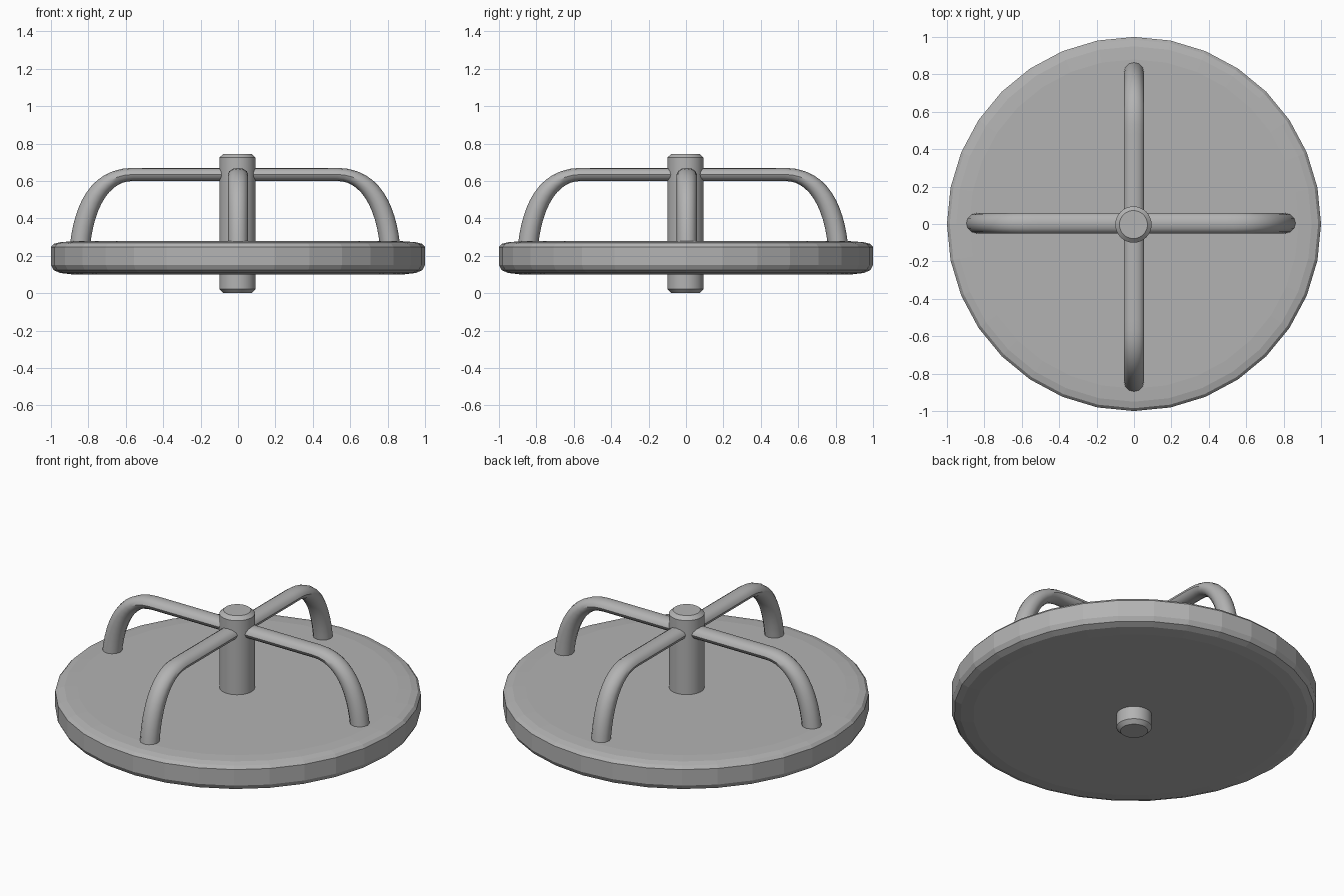
import bpy, bmesh, math

cube = bpy.data.objects.get("Cube")
if cube:
    bpy.data.objects.remove(cube, do_unlink=True)

# One grey metal for everything
GREY = (0.45, 0.45, 0.45, 1)
metal = bpy.data.materials.new("grey_metal")
metal.use_nodes = True
metal.diffuse_color = GREY
metal.node_tree.nodes["Principled BSDF"].inputs["Base Color"].default_value = GREY


def add_mesh(name, mesh, location=(0, 0, 0), angle=None):
    obj = bpy.data.objects.new(name, mesh)
    bpy.context.collection.objects.link(obj)
    obj.location = location
    mesh.materials.clear()
    mesh.materials.append(metal)
    if angle:
        bpy.ops.object.select_all(action='DESELECT')
        obj.select_set(True)
        bpy.context.view_layer.objects.active = obj
        bpy.ops.object.shade_smooth_by_angle(angle=math.radians(angle))
    return obj


def lathe(name, profile, sides, location=(0, 0, 0), angle=None):
    """Closed turned solid from (radius, height) pairs, bottom to top."""
    bm = bmesh.new()
    rings = [[bm.verts.new((r * math.cos(math.tau * i / sides),
                            r * math.sin(math.tau * i / sides), z))
              for i in range(sides)] for r, z in profile]
    for low, high in zip(rings, rings[1:]):
        for i in range(sides):
            j = (i + 1) % sides
            bm.faces.new((low[i], low[j], high[j], high[i]))
    bm.faces.new(rings[0][::-1])
    bm.faces.new(rings[-1])
    mesh = bpy.data.meshes.new(name)
    bm.to_mesh(mesh)
    bm.free()
    return add_mesh(name, mesh, location, angle)


# Round platform with softened rims
lathe("platform", [(0.88, 0.10), (0.95, 0.108), (0.985, 0.123), (1, 0.15),
                   (1, 0.247), (0.985, 0.264), (0.95, 0.273), (0.88, 0.278)], 32)

# Central post with chamfered ends
lathe("post", [(0.075, 0), (0.097, 0.022), (0.097, 0.725), (0.075, 0.745)],
      32, (-0.003, -0.003, 0), 30)

# Handrail arch, drawn tall and then flattened so the tube is oval on top
FLAT = 0.65
curve = bpy.data.curves.new("handrail_path", 'CURVE')
curve.dimensions = '3D'
curve.bevel_depth = 0.054
curve.bevel_resolution = 4
curve.resolution_u = 12
curve.use_fill_caps = True
spline = curve.splines.new('BEZIER')
spline.bezier_points.add(3)
foot = ((0.824, 0.10), (0.828, 0.26), (0.806, 0.46))
bend = ((0.726, 0.635), (0.545, 0.635), (0.40, 0.635))
path = [[(-x, z) for x, z in foot], [(-x, z) for x, z in bend], bend[::-1], foot[::-1]]
for point, (before, at, after) in zip(spline.bezier_points, path):
    point.handle_left_type = point.handle_right_type = 'FREE'
    point.handle_left, point.co, point.handle_right = (
        (x, 0, z / FLAT) for x, z in (before, at, after))
helper = bpy.data.objects.new("handrail_helper", curve)
bpy.context.collection.objects.link(helper)
bpy.context.view_layer.update()
tube = bpy.data.meshes.new_from_object(
    helper.evaluated_get(bpy.context.evaluated_depsgraph_get()))
bpy.data.objects.remove(helper, do_unlink=True)
for v in tube.vertices:
    v.co.z *= FLAT

# Two crossing handrails
for name, turn, spot in (("handrail_side_to_side", 0, (-0.016, 0.004, 0)),
                         ("handrail_front_to_back", 90, (0, -0.016, 0))):
    rail = add_mesh(name, tube.copy(), spot, 40)
    rail.rotation_euler.z = math.radians(turn)
